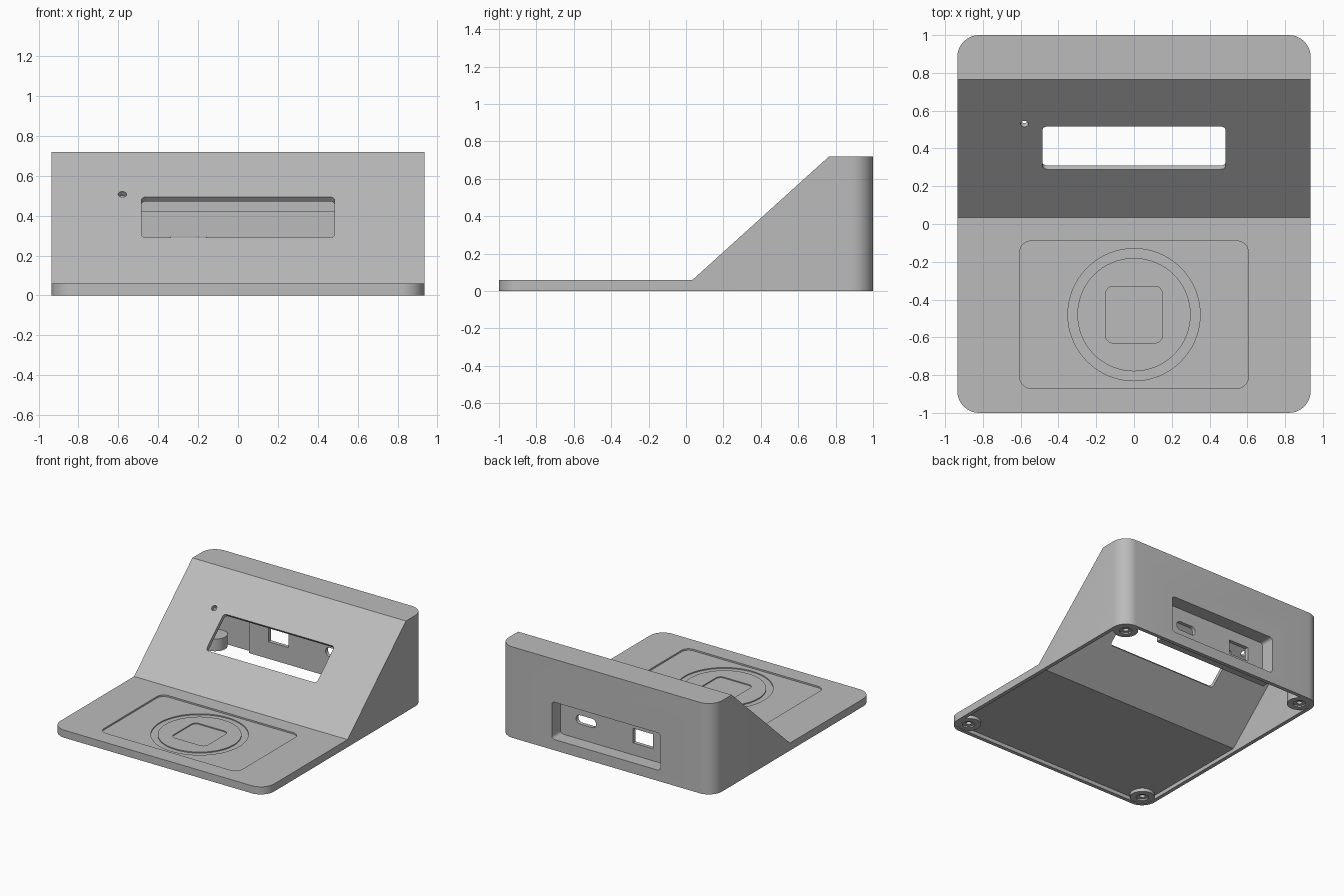
import bpy, bmesh
from math import atan2, cos, radians
from mathutils import Matrix, Vector

if "Cube" in bpy.data.objects:
    bpy.data.objects.remove(bpy.data.objects["Cube"], do_unlink=True)

grey = bpy.data.materials.new("plain grey")
grey.use_nodes = True
COLOR = (0.5, 0.5, 0.5, 1)
grey.diffuse_color = COLOR
grey.node_tree.nodes["Principled BSDF"].inputs["Base Color"].default_value = COLOR


def finish(bm, name):
    bmesh.ops.recalc_face_normals(bm, faces=bm.faces)
    mesh = bpy.data.meshes.new(name)
    bm.to_mesh(mesh)
    bm.free()
    mesh.materials.append(grey)
    ob = bpy.data.objects.new(name, mesh)
    bpy.context.collection.objects.link(ob)
    return ob


def box(name, lo, hi, radius=0, axis=2, matrix=None):
    """Box between two corners, with the edges along one axis rounded."""
    lo, hi = Vector(lo), Vector(hi)
    bm = bmesh.new()
    bmesh.ops.create_cube(bm, size=1)
    bmesh.ops.scale(bm, vec=hi - lo, verts=bm.verts)
    bmesh.ops.translate(bm, vec=(lo + hi) / 2, verts=bm.verts)
    if radius:
        edges = [e for e in bm.edges
                 if abs((e.verts[0].co - e.verts[1].co).normalized()[axis]) > 0.9]
        bmesh.ops.bevel(bm, geom=edges, offset=radius, segments=10,
                        profile=0.5, affect='EDGES')
    if matrix:
        bm.transform(matrix)
    return finish(bm, name)


def cylinder(name, x, y, z0, z1, radius, matrix=None):
    bm = bmesh.new()
    bmesh.ops.create_cone(bm, cap_ends=True, segments=64, radius1=radius,
                          radius2=radius, depth=z1 - z0)
    bmesh.ops.translate(bm, vec=(x, y, (z0 + z1) / 2), verts=bm.verts)
    if matrix:
        bm.transform(matrix)
    return finish(bm, name)


def prism(name, profile, half_width):
    """Side profile of (y, z) points stretched across x."""
    bm = bmesh.new()
    face = bm.faces.new([bm.verts.new((-half_width, y, z)) for y, z in profile])
    side = bmesh.ops.extrude_face_region(bm, geom=[face])["geom"]
    bmesh.ops.translate(bm, vec=(2 * half_width, 0, 0),
                        verts=[v for v in side if isinstance(v, bmesh.types.BMVert)])
    return finish(bm, name)


def combine(target, other, operation):
    mod = target.modifiers.new("combine", 'BOOLEAN')
    mod.operation, mod.solver, mod.object = operation, 'EXACT', other
    bpy.context.view_layer.objects.active = target
    bpy.ops.object.modifier_apply(modifier=mod.name)
    bpy.data.objects.remove(other, do_unlink=True)


def cut(target, other):
    combine(target, other, 'DIFFERENCE')


# Overall sizes
W, WALL, PLATE, TOP = 0.935, 0.03, 0.06, 0.72
FOOT, HEAD = 0.035, 0.765
angle = atan2(TOP - PLATE, HEAD - FOOT)
slope = (TOP - PLATE) / (HEAD - FOOT)


def wedge(name, t, bottom):
    """Stand body, inset by t on every outer side."""
    def on_slope(z):
        return FOOT + (z - PLATE + t / cos(angle)) / slope
    body = prism(name, [(-1.1, bottom), (1.1, bottom), (1.1, TOP - t),
                        (on_slope(TOP - t), TOP - t),
                        (on_slope(PLATE - t), PLATE - t), (-1.1, PLATE - t)], 1.1)
    outline = box("outline", (t - W, t - 1, -0.5), (W - t, 1 - t, 1), 0.115 - t)
    combine(body, outline, 'INTERSECT')
    return body


# Hollow shell, open underneath
shell = wedge("stand_shell", 0, 0)
cut(shell, wedge("hollow", WALL, -0.2))

# Port housing inside the back wall, with a pocket open to the rear
combine(shell, box("port_housing", (-0.505, 0.86, 0.045), (0.505, 0.985, 0.42)), 'UNION')
cut(shell, box("port_pocket", (-0.475, 0.89, 0.085), (0.475, 1.2, 0.38), 0.025, 1))
cut(shell, box("square_port", (-0.335, 0.8, 0.18), (-0.16, 0.95, 0.295)))
cut(shell, box("oval_port", (0.165, 0.8, 0.205), (0.34, 0.95, 0.275), 0.034, 1))

# Display window and light hole, square to the sloping face
def on_face(x, y):
    return (Matrix.Translation((x, y, PLATE + slope * (y - FOOT)))
            @ Matrix.Rotation(angle, 4, 'X'))

cut(shell, box("window", (-0.485, -0.152, -0.1), (0.485, 0.152, 0.1), 0.025, 2,
               on_face(0, 0.4025)))
cut(shell, cylinder("light_hole", 0, 0, -0.1, 0.1, 0.021, on_face(-0.58, 0.53)))

# Shallow tray with a ring groove and a square dip
CY = -0.48
cut(shell, box("tray", (-0.605, -0.87, 0.048), (0.605, -0.09, 0.2), 0.06))
ring = cylinder("ring", 0, CY, 0.04, 0.2, 0.35)
cut(ring, cylinder("ring_core", 0, CY, 0, 0.3, 0.30))
cut(shell, ring)
cut(shell, box("square_dip", (-0.15, CY - 0.15, 0.04), (0.15, CY + 0.15, 0.2), 0.04))

# Corner mounts with stepped screw holes
for sx in (-1, 1):
    for y, height in ((-0.89, 0.04), (0.89, 0.1)):
        x = sx * 0.825
        combine(shell, cylinder("mount", x, y, 0.004, height, 0.09), 'UNION')
        cut(shell, cylinder("screw_head", x, y, -0.1, 0.015, 0.045))
        cut(shell, cylinder("screw_hole", x, y, -0.1, 0.036, 0.02))

# Crisp edges, smooth corners
bpy.ops.object.select_all(action='DESELECT')
shell.select_set(True)
bpy.context.view_layer.objects.active = shell
bpy.ops.object.shade_smooth_by_angle(angle=radians(30))
